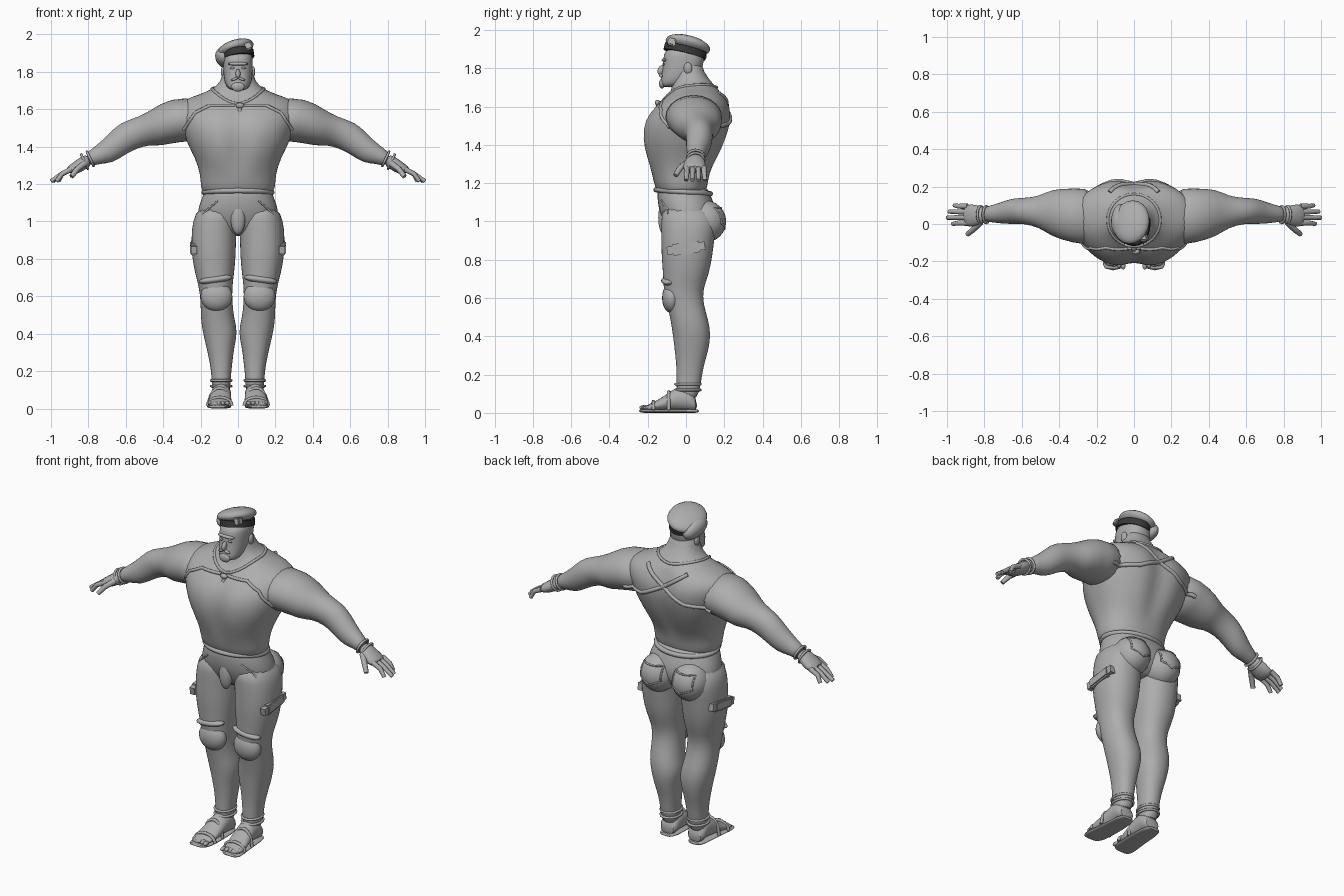
import bpy, bmesh, math
from mathutils import Vector, Matrix, Euler
from mathutils.bvhtree import BVHTree

if "Cube" in bpy.data.objects:
    bpy.data.objects.remove(bpy.data.objects["Cube"])


def material(name, value):
    mat = bpy.data.materials.new(name)
    mat.use_nodes = True
    colour = (value, value, value, 1)
    mat.diffuse_color = colour
    mat.node_tree.nodes["Principled BSDF"].inputs["Base Color"].default_value = colour
    return mat


GREY = material("stone_grey", .42)
DARK = material("dark_band", .04)


def finish(name, bm, mat=GREY, mirror=False, subdivide=0):
    """Turn a bmesh into a smooth shaded object, optionally mirrored across x."""
    bmesh.ops.recalc_face_normals(bm, faces=bm.faces)
    mesh = bpy.data.meshes.new(name)
    bm.to_mesh(mesh)
    bm.free()
    mesh.materials.append(mat)
    obj = bpy.data.objects.new(name, mesh)
    bpy.context.collection.objects.link(obj)
    if mirror:
        modifier = obj.modifiers.new("mirror", "MIRROR")
        modifier.use_mirror_merge = False
    if subdivide:
        obj.modifiers.new("subdivision", "SUBSURF").levels = subdivide
        obj.modifiers["subdivision"].render_levels = subdivide
    bpy.ops.object.select_all(action="DESELECT")
    obj.select_set(True)
    bpy.context.view_layer.objects.active = obj
    bpy.ops.object.shade_smooth_by_angle(angle=math.radians(50))
    return obj


def loft(name, rings, power=1, swap=False, shape=None, mirror=False, sides=20):
    """Skin rounded sections; each is two opposite points (x, z) and a depth range."""
    bm = bmesh.new()
    loops = []
    for a, b, low, high in rings:
        a, b = Vector(a), Vector(b)
        loop = []
        for i in range(sides):
            angle = math.tau * i / sides
            c, s = math.cos(angle), math.sin(angle)
            u = math.copysign(abs(c) ** power, c)
            v = math.copysign(abs(s) ** power, s)
            p = (a + b) / 2 + (b - a) / 2 * u
            depth = (low + high) / 2 + (high - low) / 2 * v
            co = Vector((p.x, p.y, depth) if swap else (p.x, depth, p.y))
            loop.append(bm.verts.new(shape(co) if shape else co))
        loops.append(loop)
    for one, two in zip(loops, loops[1:]):
        for i in range(sides):
            j = (i + 1) % sides
            bm.faces.new((one[i], one[j], two[j], two[i]))
    bm.faces.new(loops[0])
    bm.faces.new(loops[-1])
    return finish(name, bm, mirror=mirror, subdivide=1)


def column(name, rows, **options):
    """Loft from rows of inner edge, outer edge, position, low depth, high depth."""
    return loft(name, [((l, h), (r, h), f, k) for l, r, h, f, k in rows], **options)


def blob(name, centre, size, turn=(0, 0, 0), mat=GREY, mirror=False, box=False):
    """Ellipsoid, or a softly bevelled box."""
    bm = bmesh.new()
    if box:
        bmesh.ops.create_cube(bm, size=2)
        bmesh.ops.bevel(bm, geom=bm.edges[:], offset=.3, segments=2, affect="EDGES")
    else:
        bmesh.ops.create_uvsphere(bm, u_segments=20, v_segments=12, radius=1)
    spin = Euler([math.radians(t) for t in turn]).to_matrix().to_4x4()
    bm.transform(Matrix.Translation(centre) @ spin @ Matrix.Diagonal((*size, 1)))
    return finish(name, bm, mat, mirror)


def tube(name, points, radius, closed=False, taper=1):
    """Round cord through the points."""
    curve = bpy.data.curves.new(name, "CURVE")
    curve.dimensions = "3D"
    curve.bevel_depth = radius
    curve.bevel_resolution = 2
    curve.use_fill_caps = True
    line = curve.splines.new("POLY")
    line.points.add(len(points) - 1)
    for i, co in enumerate(points):
        line.points[i].co = (*co, 1)
        line.points[i].radius = 1 + (taper - 1) * i / len(points)
    line.use_cyclic_u = closed
    line.use_smooth = True
    curve.materials.append(GREY)
    obj = bpy.data.objects.new(name, curve)
    bpy.context.collection.objects.link(obj)


def spread(points, steps=6):
    """Fill in points between the corners of a path."""
    path = [Vector(a).lerp(Vector(b), i / steps)
            for a, b in zip(points, points[1:]) for i in range(steps)]
    return path + [Vector(points[-1])]


def cleft(co):
    """Hollow the breastbone and the spine."""
    if 1.25 < co.z < 1.66:
        co.y *= 1 - .15 * math.exp(-(co.x / .05) ** 2)
    return co


# Torso and neck
torso = column("torso", [
    (-.18, .18, 1.14, -.14, .10), (-.20, .20, 1.17, -.16, .11),
    (-.20, .20, 1.25, -.18, .12), (-.23, .23, 1.34, -.22, .18),
    (-.28, .28, 1.43, -.24, .22), (-.31, .31, 1.53, -.23, .25),
    (-.33, .33, 1.60, -.17, .24), (-.30, .30, 1.65, -.11, .21),
    (-.20, .20, 1.68, -.08, .18), (-.11, .11, 1.72, -.07, .14),
    (-.08, .08, 1.78, -.06, .09), (-.07, .07, 1.85, -.05, .08)],
    power=.9, shape=cleft, sides=32)

# Arms, shoulder to wrist
arms = loft("arms", [
    ((.18, 1.67), (.20, 1.42), -.13, .20), ((.37, 1.66), (.30, 1.43), -.10, .19),
    ((.46, 1.60), (.42, 1.40), -.07, .19), ((.53, 1.56), (.47, 1.41), -.02, .15),
    ((.63, 1.53), (.54, 1.39), 0, .14), ((.68, 1.48), (.60, 1.36), 0, .14),
    ((.73, 1.43), (.67, 1.31), 0, .12), ((.78, 1.39), (.74, 1.31), .01, .10),
    ((.82, 1.36), (.79, 1.29), .01, .09)], mirror=True)

# Hands
loft("palms", [
    ((.80, 1.36), (.78, 1.30), .01, .09), ((.84, 1.35), (.81, 1.28), -.01, .10),
    ((.89, 1.31), (.86, 1.25), -.02, .11), ((.92, 1.29), (.90, 1.25), -.01, .10)],
    mirror=True, sides=12)
for side, word in ((1, "left"), (-1, "right")):
    for i, finger in enumerate(("index", "middle", "ring", "little")):
        y, reach = .005 + .03 * i, (.97, 1, .99, .96)[i]
        tube(f"{word}_{finger}_finger", [(side * .89, y, 1.28), (side * .94, y, 1.255),
             (side * reach, y * 1.1 - .005, 1.215)], .015, taper=.6)
    tube(f"{word}_thumb", [(side * .82, .01, 1.31), (side * .86, -.03, 1.28),
         (side * .89, -.055, 1.24)], .018, taper=.6)
    # Wrist wraps
    for k in range(2):
        ring = [(side * (.79 + .03 * k + .018 * math.cos(a)), .05 + .045 * math.sin(a),
                 1.335 - .015 * k + .038 * math.cos(a))
                for a in (math.tau * i / 16 for i in range(16))]
        tube(f"{word}_wrist_wrap_{k + 1}", ring, .007, closed=True)

# Trousers: hips, legs, seat
hips = column("hips", [
    (-.15, .15, .92, -.07, .10), (-.21, .21, .98, -.11, .15),
    (-.22, .22, 1.05, -.14, .16), (-.20, .20, 1.11, -.15, .14),
    (-.18, .18, 1.16, -.15, .12), (-.17, .17, 1.18, -.14, .11)], power=.9, sides=28)
legs = column("legs", [
    (.01, .21, 1.09, -.13, .13), (.00, .245, 1.0, -.13, .17), (.01, .25, .92, -.13, .15),
    (.01, .25, .82, -.13, .14), (.02, .23, .72, -.12, .12), (.03, .21, .65, -.12, .09),
    (.03, .20, .57, -.10, .09), (.02, .20, .48, -.08, .12), (.00, .19, .41, -.07, .13),
    (.02, .17, .33, -.06, .12), (.03, .15, .24, -.05, .09), (.04, .14, .16, -.05, .08),
    (.04, .14, .06, -.05, .06)], power=.9, mirror=True)
seat = blob("seat", (.105, .10, 1.0), (.105, .11, .11), mirror=True)
blob("thigh_pockets", (.235, 0, .86), (.022, .10, .03), (8, 0, 0), mirror=True, box=True)
blob("knee_pads", (.115, -.075, .60), (.085, .05, .08), mirror=True)
blob("knee_folds", (.12, -.09, .69), (.09, .04, .022), (0, 8, 0), mirror=True)
blob("trouser_fly", (0, -.115, 1.02), (.04, .03, .09))

# Feet and sandals
column("feet", [
    (.035, .145, .06, 0, .07), (.035, .145, .01, .01, .14), (.035, .145, -.05, .01, .14),
    (.035, .155, -.11, .01, .09), (.04, .165, -.18, .01, .05), (.06, .16, -.23, .01, .03)],
    swap=True, mirror=True, sides=16)
column("sandal_soles", [
    (.06, .13, .07, 0, .02), (.035, .15, .03, 0, .02), (.035, .155, -.10, 0, .02),
    (.035, .17, -.19, 0, .02), (.06, .165, -.25, 0, .02)],
    swap=True, power=.7, mirror=True, sides=16)
for side, word in ((1, "left"), (-1, "right")):
    for i in range(5):
        blob(f"{word}_toe_{i + 1}", (side * (.057 + .023 * i), -.222 + .008 * i, .028),
             (.012, .022, .012))
    for name, y, height, width in (("toe", -.17, .06, .065), ("instep", -.09, .11, .058)):
        arch = [(side * (.098 - width * math.cos(a)), y, .015 + (height - .015) * math.sin(a))
                for a in (math.pi * i / 10 for i in range(11))]
        tube(f"{word}_{name}_strap", arch, .009)
    for k in range(2):
        cuff = [(side * (.09 + .054 * math.cos(a)), .01 + .066 * math.sin(a), .12 + .03 * k)
                for a in (math.tau * i / 18 for i in range(18))]
        tube(f"{word}_ankle_strap_{k + 1}", cuff, .007, closed=True)

# Head with jaw, nose, brow, moustache and ears
column("head", [
    (-.035, .035, 1.70, -.13, -.04), (-.065, .065, 1.72, -.135, .02),
    (-.075, .075, 1.76, -.13, .07), (-.08, .08, 1.81, -.12, .09),
    (-.08, .08, 1.87, -.12, .10), (-.075, .075, 1.91, -.10, .09)], power=.85)
blob("nose", (0, -.13, 1.79), (.013, .018, .026), (-20, 0, 0))
blob("brow", (0, -.112, 1.843), (.055, .016, .01))
blob("moustache", (.017, -.13, 1.762), (.022, .01, .007), (0, 20, 0), mirror=True)
blob("chin_beard", (0, -.125, 1.72), (.035, .016, .026))
blob("eyes", (.03, -.118, 1.82), (.012, .006, .006), mirror=True)
blob("ears", (.08, .01, 1.80), (.012, .022, .03), mirror=True)

# Beret: band, drooping crown and badge
TILT = (-14, -18, 0)
bm = bmesh.new()
bmesh.ops.create_cone(bm, cap_ends=True, segments=28, radius1=1, radius2=1, depth=2)
bm.transform(Matrix.Translation((.0, -.005, 1.89))
             @ Euler((math.radians(-14), math.radians(-8), 0)).to_matrix().to_4x4()
             @ Matrix.Diagonal((.086, .112, .018, 1)))
finish("beret_band", bm, DARK)
blob("beret_crown", (-.015, .01, 1.922), (.102, .12, .042), TILT)
blob("beret_droop", (-.075, .02, 1.875), (.045, .09, .055), (-12, -25, 0))
blob("beret_badge", (.055, -.075, 1.935), (.018, .02, .02), TILT, box=True)

# Cords and seams laid on the body
bpy.context.view_layer.update()
graph = bpy.context.evaluated_depsgraph_get()
trees = [BVHTree.FromObject(o, graph) for o in (torso, arms, hips, legs, seat)]


def land(origin, direction):
    hits = [t.ray_cast(origin, direction) for t in trees]
    return min((h for h in hits if h[0]), key=lambda h: h[3], default=(None,))[0]


def laid(name, corners, radius, face):
    """Cord through (x, z) corners pressed on the front (-1) or the back (1)."""
    path = [land(Vector((p.x, face, p.y)), Vector((0, -face, 0))) for p in spread(corners)]
    tube(name, [p for p in path if p], radius)


collar = [land(Vector((.14 * math.cos(a), .02 + .14 * math.sin(a), 3)), Vector((0, 0, -1)))
          for a in (math.tau * i / 32 for i in range(32))]
tube("collar_cord", collar, .008, closed=True)
for side, word in ((1, "left"), (-1, "right")):
    laid(f"{word}_chest_strap", [(side * .02, 1.62), (side * .15, 1.62), (side * .23, 1.58),
         (side * .29, 1.49)], .009, -1)
    laid(f"{word}_back_strap", [(side * .13, 1.67), (0, 1.58), (-side * .14, 1.51),
         (-side * .29, 1.49)], .012, 1)
    laid(f"{word}_back_pocket", [(side * .04, 1.07), (side * .17, 1.07), (side * .17, .99),
         (side * .10, .96), (side * .04, .99), (side * .04, 1.07)], .005, 1)
    laid(f"{word}_hip_pocket", [(side * .11, 1.11), (side * .19, 1.04)], .005, -1)
throat = land(Vector((.01, -1, 1.6)), Vector((0, 1, 0)))
blob("pendant_knot", throat + Vector((0, 0, .02)), (.022, .014, .015))
blob("pendant_tooth", throat - Vector((0, 0, .025)), (.013, .012, .04))
waist = [(.182 * math.cos(a), -.015 + .142 * math.sin(a), 1.155 - .01 * math.sin(a))
         for a in (math.tau * i / 32 for i in range(32))]
tube("waistband", waist, .014, closed=True)
